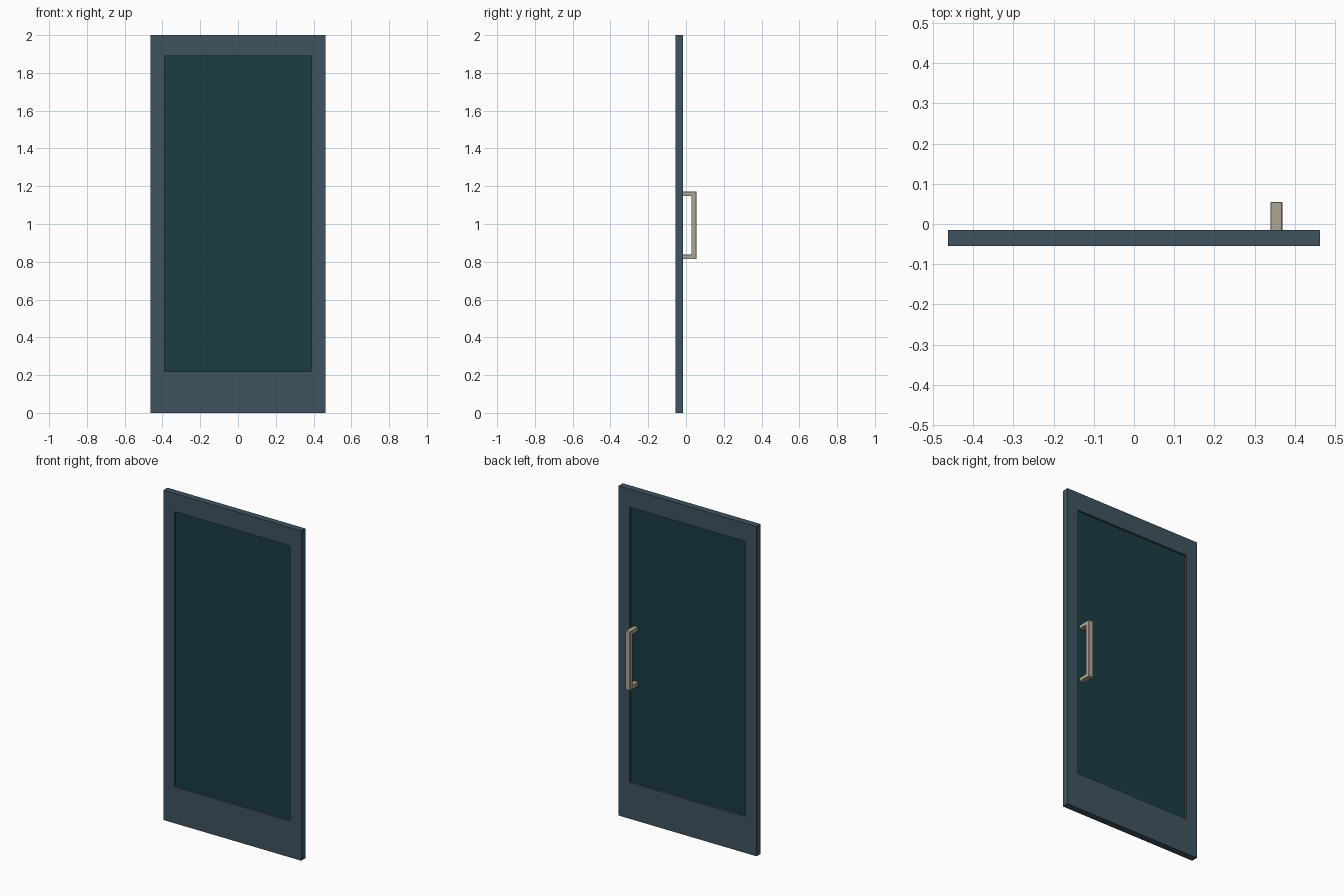
import bpy, bmesh

if "Cube" in bpy.data.objects:
    bpy.data.objects.remove(bpy.data.objects["Cube"])

Y0, Y1 = -0.055, -0.015        # front and back face of the door leaf
YM = (Y0 + Y1) / 2


def material(name, rgb):
    m = bpy.data.materials.new(name)
    m.diffuse_color = (*rgb, 1)
    m.use_nodes = True
    m.node_tree.nodes["Principled BSDF"].inputs["Base Color"].default_value = m.diffuse_color
    return m


def finish(name, bm, mat):
    bmesh.ops.recalc_face_normals(bm, faces=bm.faces)
    me = bpy.data.meshes.new(name)
    bm.to_mesh(me)
    bm.free()
    me.materials.append(mat)
    ob = bpy.data.objects.new(name, me)
    bpy.context.collection.objects.link(ob)
    return ob


def rect(x, z0, z1):
    return [(-x, z0), (x, z0), (x, z1), (-x, z1)]


slate = material("frame_slate", (0.05, 0.088, 0.115))
teal = material("dark_glass", (0.011, 0.045, 0.058))
metal = material("handle_metal", (0.43, 0.39, 0.30))

# Door frame: four rectangular loops bridged into one closed ring
OUTER, INNER = rect(0.463, 0, 2), rect(0.389, 0.22, 1.89)
bm = bmesh.new()
loops = [[bm.verts.new((x, y, z)) for x, z in r]
         for r, y in ((OUTER, Y0), (INNER, Y0), (INNER, Y1), (OUTER, Y1))]
for i, a in enumerate(loops):
    b = loops[(i + 1) % 4]
    for k in range(4):
        n = (k + 1) % 4
        bm.faces.new((a[k], a[n], b[n], b[k]))
finish("door_frame", bm, slate)


# Prisms for the glass and handle
def prism(name, profile, x0, x1, mat):
    bm = bmesh.new()
    face = bm.faces.new([bm.verts.new((x0, y, z)) for y, z in profile])
    ext = bmesh.ops.extrude_face_region(bm, geom=[face])
    verts = [v for v in ext["geom"] if isinstance(v, bmesh.types.BMVert)]
    bmesh.ops.translate(bm, verts=verts, vec=(x1 - x0, 0, 0))
    return finish(name, bm, mat)


# Glass pane, recessed on both sides
g = 0.007
prism("glass_pane", [(YM - g, 0.22), (YM + g, 0.22), (YM + g, 1.89), (YM - g, 1.89)],
      -0.389, 0.389, teal)

# Pull handle: U-shaped profile standing on the glass
yb, yi, yo = YM + g, 0.028, 0.055
handle = prism("pull_handle",
               [(yb, 0.814), (yo, 0.814), (yo, 1.172), (yb, 1.172),
                (yb, 1.147), (yi, 1.147), (yi, 0.839), (yb, 0.839)],
               0.339, 0.369, metal)
bev = handle.modifiers.new("soft_edges", "BEVEL")
bev.width = 0.002
bev.segments = 1
